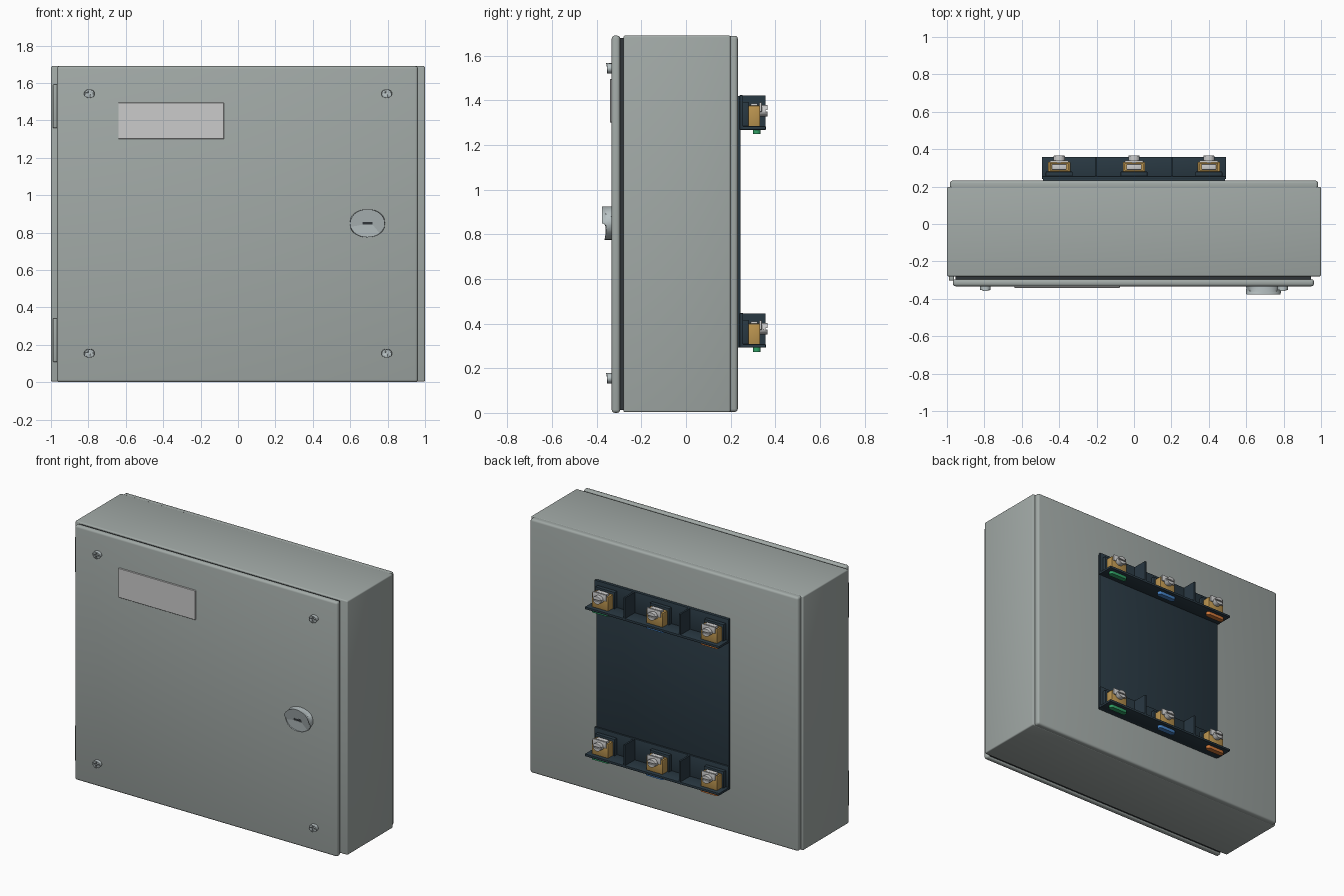
import bpy, bmesh, math
from mathutils import Matrix, Vector

if "Cube" in bpy.data.objects:
    bpy.data.objects.remove(bpy.data.objects["Cube"])


def material(name, rgb):
    m = bpy.data.materials.new(name)
    m.diffuse_color = (*rgb, 1)
    m.use_nodes = True
    m.node_tree.nodes["Principled BSDF"].inputs["Base Color"].default_value = m.diffuse_color
    return m


PAINT = material("grey_paint", (0.36, 0.40, 0.385))
STEEL = material("steel", (0.48, 0.54, 0.55))
LABEL = material("label_grey", (0.60, 0.63, 0.60))
DARK = material("dark_rubber", (0.03, 0.035, 0.04))
NAVY = material("navy_plastic", (0.022, 0.04, 0.055))
BRASS = material("brass", (0.50, 0.30, 0.08))
SILVER = material("silver", (0.62, 0.62, 0.60))
TAGS = {0.4: material("green", (0.03, 0.35, 0.13)),
        0.0: material("blue", (0.06, 0.22, 0.55)),
        -0.4: material("orange", (0.60, 0.18, 0.04))}


def finish(name, bm, mat):
    me = bpy.data.meshes.new(name)
    bm.to_mesh(me)
    bm.free()
    me.materials.append(mat)
    me.shade_smooth()
    me.set_sharp_from_angle(angle=math.radians(35))
    ob = bpy.data.objects.new(name, me)
    bpy.context.collection.objects.link(ob)
    return ob


def box(name, x, y, z, mat, r=0.0, seg=3, edges=None):
    """Box from (min, max) ranges; r rounds all edges or those picked by edges()."""
    bm = bmesh.new()
    bmesh.ops.create_cube(bm, size=1)
    for v in bm.verts:
        v.co = Vector([a[0] + (a[1] - a[0]) * (c + 0.5) for a, c in zip((x, y, z), v.co)])
    if r:
        pick = [e for e in bm.edges if edges is None or edges(e)]
        bmesh.ops.bevel(bm, geom=pick, offset=r, segments=seg, profile=0.5, affect='EDGES')
    return finish(name, bm, mat)


def disc(name, x, z, rx, rz, y, mat, r=0.004, n=32):
    """Oval button along y with a rounded outer rim at both ends."""
    bm = bmesh.new()
    bmesh.ops.create_cone(bm, cap_ends=True, segments=n, radius1=1, radius2=1, depth=1)
    bm.transform(Matrix.Translation((x, (y[0] + y[1]) / 2, z))
                 @ Matrix.Diagonal((rx, y[1] - y[0], rz, 1))
                 @ Matrix.Rotation(math.pi / 2, 4, 'X'))
    rim = [e for e in bm.edges if abs(e.verts[0].co.y - e.verts[1].co.y) < 1e-5]
    bmesh.ops.bevel(bm, geom=rim, offset=r, segments=3, profile=0.5, affect='EDGES')
    return finish(name, bm, mat)


def cut(ob, *ranges):
    """Subtract boxes from an object and remove the cutters."""
    for rg in ranges:
        c = box("cutter", *rg, DARK)
        c.hide_render = True
        mod = ob.modifiers.new("cut", 'BOOLEAN')
        mod.operation = 'DIFFERENCE'
        mod.object = c
        bpy.context.view_layer.objects.active = ob
        bpy.ops.object.modifier_apply(modifier=mod.name)
        bpy.data.objects.remove(c, do_unlink=True)


def span(c, h):
    return (c - h, c + h)


# Enclosure: shell, rounded back pan, gasket and door
box("enclosure_body", (-1, 1), (-0.28, 0.199), (0.003, 1.69), PAINT, 0.008)
box("back_pan", (-0.985, 0.985), (0.18, 0.232), (0.004, 1.689), PAINT, 0.014)
box("door_gasket", (-0.955, 0.945), (-0.298, -0.278), (0.012, 1.678), DARK)
box("door", (-0.968, 0.962), (-0.333, -0.295), (0, 1.69), PAINT, 0.014)

# Hinges in the gap on the left
for tag, z in (("lower", 0.225), ("upper", 1.475)):
    box("hinge_" + tag, (-0.99, -0.962), (-0.303, -0.274), span(z, 0.117), PAINT, 0.007)

# Cross-slotted door screws
for x in (-0.795, 0.795):
    for z in (0.155, 1.543):
        s = disc("door_screw", x, z, 0.028, 0.023, (-0.354, -0.325), STEEL)
        deep = (-0.37, -0.346)
        cut(s, (span(x, 0.021), deep, span(z, 0.0035)),
            (span(x, 0.0035), deep, span(z, 0.017)))

# Blank label plate
box("label_plate", (-0.64, -0.075), (-0.341, -0.33), (1.30, 1.495), LABEL, 0.002, 1)

# Oval lock with key slot
lock = disc("lock", 0.692, 0.85, 0.0925, 0.075, (-0.366, -0.325), STEEL, 0.011, 48)
cut(lock, (span(0.692, 0.028), (-0.38, -0.357), span(0.85, 0.008)))
box("key_slot", span(0.692, 0.0275), (-0.358, -0.355), span(0.85, 0.0075), DARK)

# Mounting plate on the back
box("mounting_plate", (-0.487, 0.487), (0.228, 0.245), (0.292, 1.42), NAVY, 0.004, 2)

# Two terminal rails, each with three terminals
for z0 in (0.292, 1.268):
    box("rail_back", (-0.493, 0.493), (0.24, 0.256), (z0, z0 + 0.155), NAVY, 0.003, 2)
    box("rail_shelf", (-0.493, 0.493), (0.24, 0.358), (z0, z0 + 0.016), NAVY, 0.003, 2)
    for x in (-0.203, 0.203):
        box("rail_divider", span(x, 0.006), (0.25, 0.357), (z0 + 0.01, z0 + 0.153), NAVY)
    for x, tag in TAGS.items():
        box("terminal_housing", span(x, 0.072), (0.25, 0.28), (z0 + 0.01, z0 + 0.125), NAVY, 0.004, 2)
        # brass cage, open at top
        cage = box("terminal_cage", span(x, 0.06), (0.278, 0.332), (z0 + 0.014, z0 + 0.108), BRASS, 0.004, 2)
        cut(cage, (span(x, 0.047), (0.287, 0.323), (z0 + 0.03, z0 + 0.2)))
        # contact strip, clamp and slotted screw
        box("contact_strip", span(x, 0.04), (0.29, 0.320), (z0 + 0.025, z0 + 0.118), SILVER, 0.003, 2)
        box("clamp_plate", span(x, 0.05), (0.328, 0.340), (z0 + 0.080, z0 + 0.122), SILVER, 0.003, 2)
        zs = z0 + 0.085
        s = disc("terminal_screw", x, zs, 0.03, 0.025, (0.325, 0.366), SILVER, 0.003, 24)
        cut(s, (span(x, 0.04), (0.357, 0.38), span(zs, 0.004)))
        # coloured phase tag below the shelf
        box("phase_tag", span(x, 0.066), (0.300, 0.334), (z0 - 0.02, z0 + 0.008), tag, 0.0165, 5,
            lambda e: abs(e.verts[0].co.z - e.verts[1].co.z) > 1e-4)
